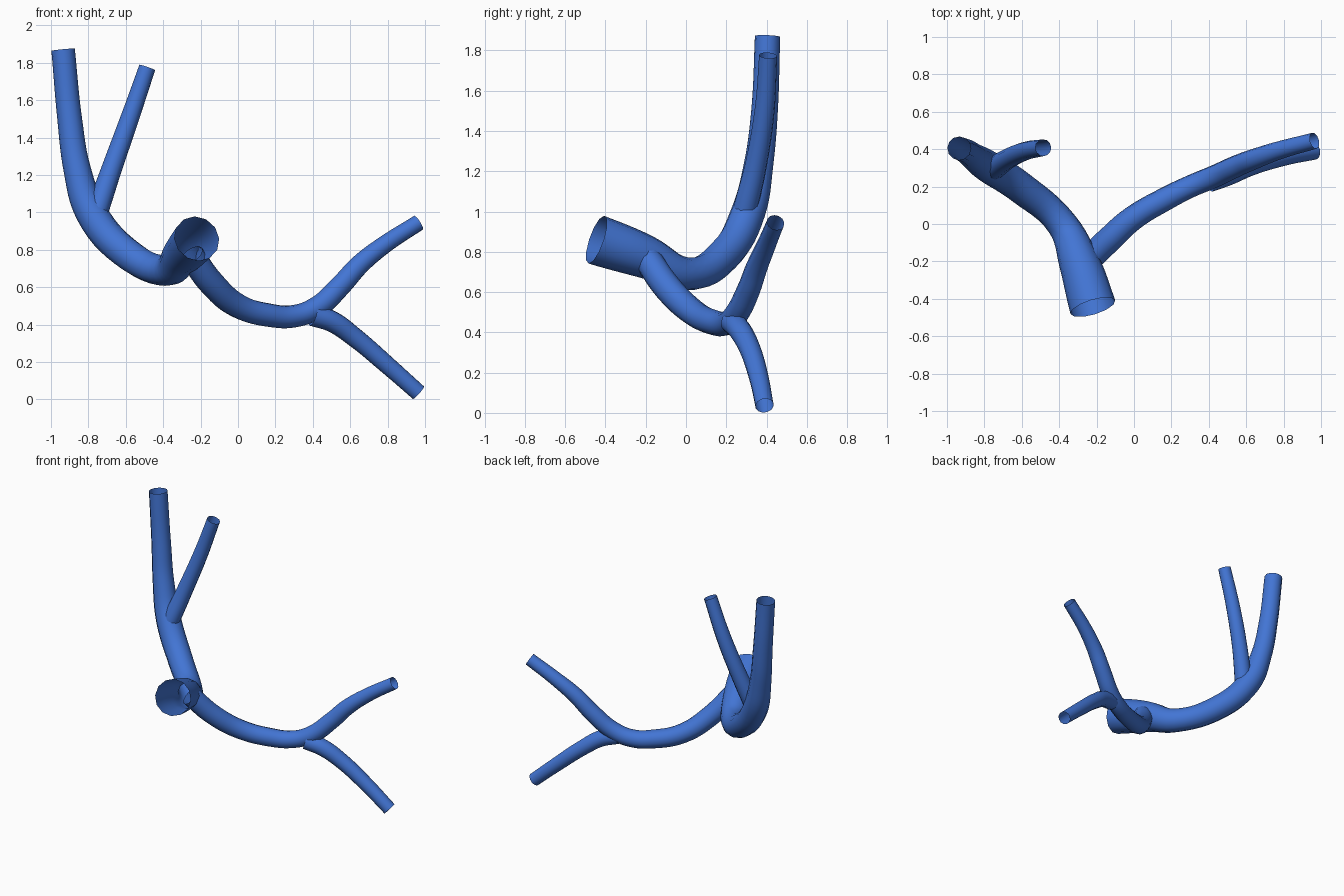
import bpy

cube = bpy.data.objects.get("Cube")
if cube:
    bpy.data.objects.remove(cube, do_unlink=True)

# Single blue material
BLUE = (0.055, 0.178, 0.66, 1.0)
blue = bpy.data.materials.new("vessel_blue")
blue.use_nodes = True
blue.diffuse_color = BLUE
shader = blue.node_tree.nodes["Principled BSDF"]
shader.inputs["Base Color"].default_value = BLUE
shader.inputs["Roughness"].default_value = 0.6


def tube(name, points):
    """Open-ended tapering tube through (x, y, z, radius) points."""
    curve = bpy.data.curves.new(name + "_path", "CURVE")
    curve.dimensions = "3D"
    curve.bevel_depth = 1.0
    curve.bevel_resolution = 4
    curve.resolution_u = 6
    curve.use_fill_caps = False
    spline = curve.splines.new("BEZIER")
    spline.radius_interpolation = "CARDINAL"
    spline.bezier_points.add(len(points) - 1)
    for bp, (x, y, z, r) in zip(spline.bezier_points, points):
        bp.co = (x, y, z)
        bp.radius = r
        bp.handle_left_type = bp.handle_right_type = "AUTO"
    path = bpy.data.objects.new(name + "_path", curve)
    bpy.context.collection.objects.link(path)
    bpy.context.view_layer.update()
    # Turn the swept path into a smooth mesh, then drop the path
    graph = bpy.context.evaluated_depsgraph_get()
    mesh = bpy.data.meshes.new_from_object(path.evaluated_get(graph))
    bpy.data.objects.remove(path, do_unlink=True)
    mesh.name = name
    mesh.materials.clear()
    mesh.materials.append(blue)
    for poly in mesh.polygons:
        poly.use_smooth = True
    obj = bpy.data.objects.new(name, mesh)
    bpy.context.collection.objects.link(obj)
    return obj


# Wide trunk, sweeping back and up on the right side
tube("main_trunk", [
    (-0.22, -0.445, 0.86, 0.125),
    (-0.295, -0.2, 0.775, 0.108),
    (-0.385, 0.0, 0.69, 0.083),
    (-0.6, 0.19, 0.785, 0.085),
    (-0.785, 0.31, 1.0, 0.085),
    (-0.86, 0.36, 1.23, 0.073),
    (-0.9, 0.39, 1.5, 0.066),
    (-0.935, 0.405, 1.87, 0.063),
])

# Thin fork rising from the trunk
tube("upper_fork", [
    (-0.75, 0.295, 1.015, 0.06),
    (-0.68, 0.345, 1.22, 0.055),
    (-0.58, 0.39, 1.5, 0.05),
    (-0.485, 0.408, 1.775, 0.045),
])

# Long branch crossing to the left and curling up
tube("long_branch", [
    (-0.25, -0.195, 0.77, 0.07),
    (-0.14, -0.09, 0.62, 0.07),
    (0.0, 0.035, 0.5, 0.066),
    (0.17, 0.135, 0.45, 0.063),
    (0.3, 0.2, 0.445, 0.06),
    (0.42, 0.25, 0.49, 0.06),
    (0.55, 0.31, 0.61, 0.058),
    (0.65, 0.35, 0.72, 0.054),
    (0.78, 0.395, 0.825, 0.048),
    (0.965, 0.445, 0.945, 0.044),
])

# Thin fork dropping from the long branch
tube("lower_fork", [
    (0.4, 0.228, 0.45, 0.058),
    (0.5, 0.262, 0.418, 0.057),
    (0.62, 0.31, 0.335, 0.053),
    (0.8, 0.36, 0.182, 0.049),
    (0.965, 0.39, 0.036, 0.046),
])
